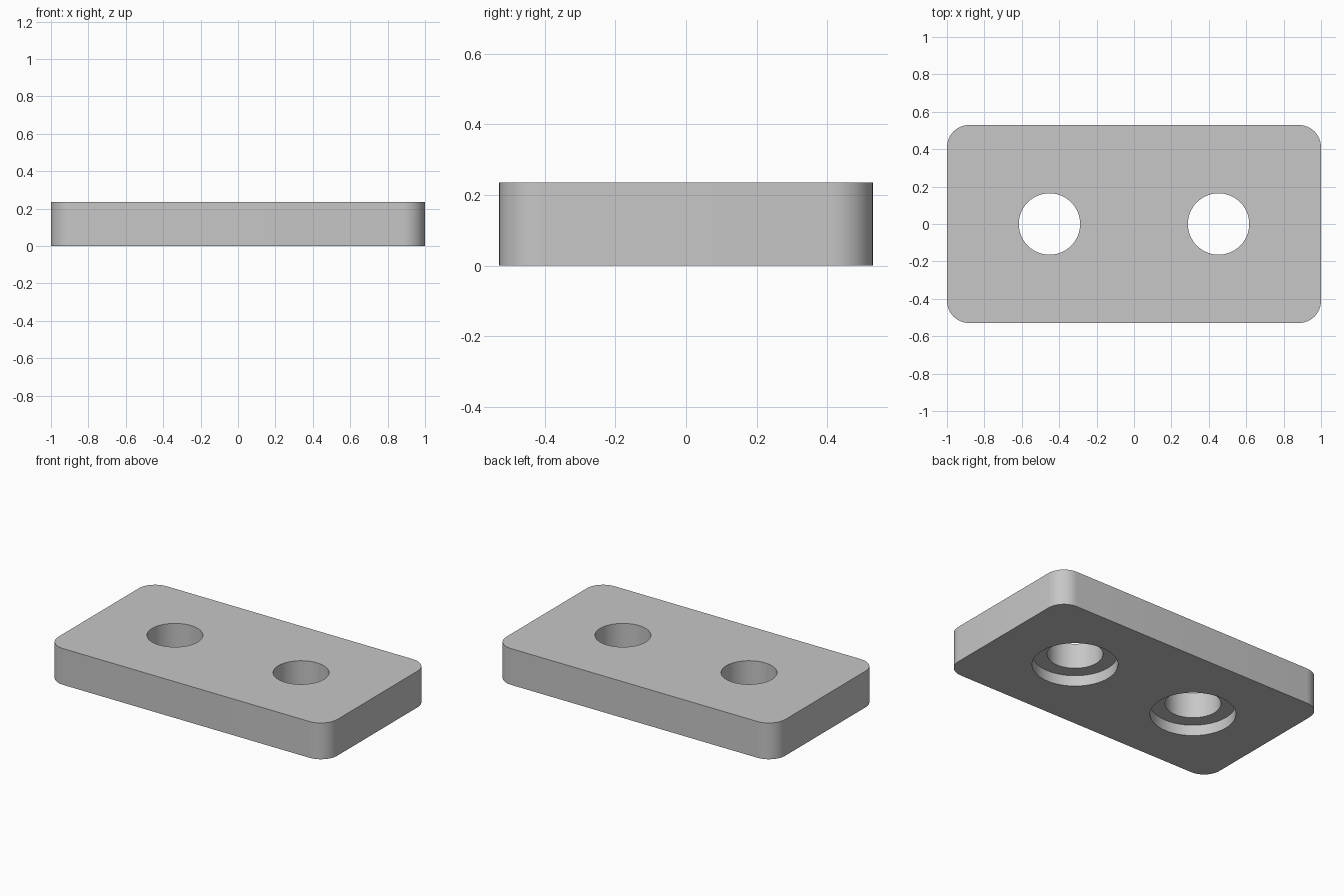
import bpy
import bmesh

cube = bpy.data.objects.get("Cube")
if cube:
    bpy.data.objects.remove(cube, do_unlink=True)

LENGTH, WIDTH, HEIGHT = 2.0, 1.058, 0.235
CORNER_RADIUS = 0.118
HOLE_X, HOLE_RADIUS = 0.452, 0.164
BORE_RADIUS, BORE_DEPTH = 0.252, 0.07

# Plain grey material
grey = bpy.data.materials.new("grey")
grey.use_nodes = True
color = (0.57, 0.57, 0.57, 1)
grey.diffuse_color = color
grey.node_tree.nodes["Principled BSDF"].inputs["Base Color"].default_value = color

# Plate with rounded vertical corners
bpy.ops.mesh.primitive_cube_add(size=1, location=(0, 0, HEIGHT / 2))
plate = bpy.context.object
plate.name = plate.data.name = "mounting_plate"
plate.data.materials.append(grey)
bm = bmesh.new()
bm.from_mesh(plate.data)
bmesh.ops.scale(bm, vec=(LENGTH, WIDTH, HEIGHT), verts=bm.verts)
uprights = [e for e in bm.edges
            if abs(e.verts[0].co.z - e.verts[1].co.z) > HEIGHT / 2]
bmesh.ops.bevel(bm, geom=uprights, offset=CORNER_RADIUS, segments=12,
                profile=0.5, affect='EDGES')
bm.to_mesh(plate.data)
bm.free()


def drill(name, x, radius, bottom, top):
    """Cut a vertical round hole through the plate between two heights."""
    bpy.ops.mesh.primitive_cylinder_add(
        vertices=64, radius=radius, depth=top - bottom,
        location=(x, 0, (top + bottom) / 2))
    cutter = bpy.context.object
    cutter.name = name
    cutter.hide_render = True
    cutter.data.materials.append(grey)
    bpy.context.view_layer.objects.active = plate
    cut = plate.modifiers.new(name, 'BOOLEAN')
    cut.operation = 'DIFFERENCE'
    cut.solver = 'EXACT'
    cut.object = cutter
    bpy.ops.object.modifier_apply(modifier=cut.name)
    bpy.data.objects.remove(cutter, do_unlink=True)


# Two through holes, each counterbored from below
for side, x in (("left", HOLE_X), ("right", -HOLE_X)):
    drill(side + "_hole", x, HOLE_RADIUS, -0.1, HEIGHT + 0.1)
    drill(side + "_counterbore", x, BORE_RADIUS, -0.1, BORE_DEPTH)

# Smooth round walls, sharp rims
bpy.ops.object.select_all(action='DESELECT')
plate.select_set(True)
bpy.context.view_layer.objects.active = plate
bpy.ops.object.shade_smooth_by_angle(angle=0.6)
